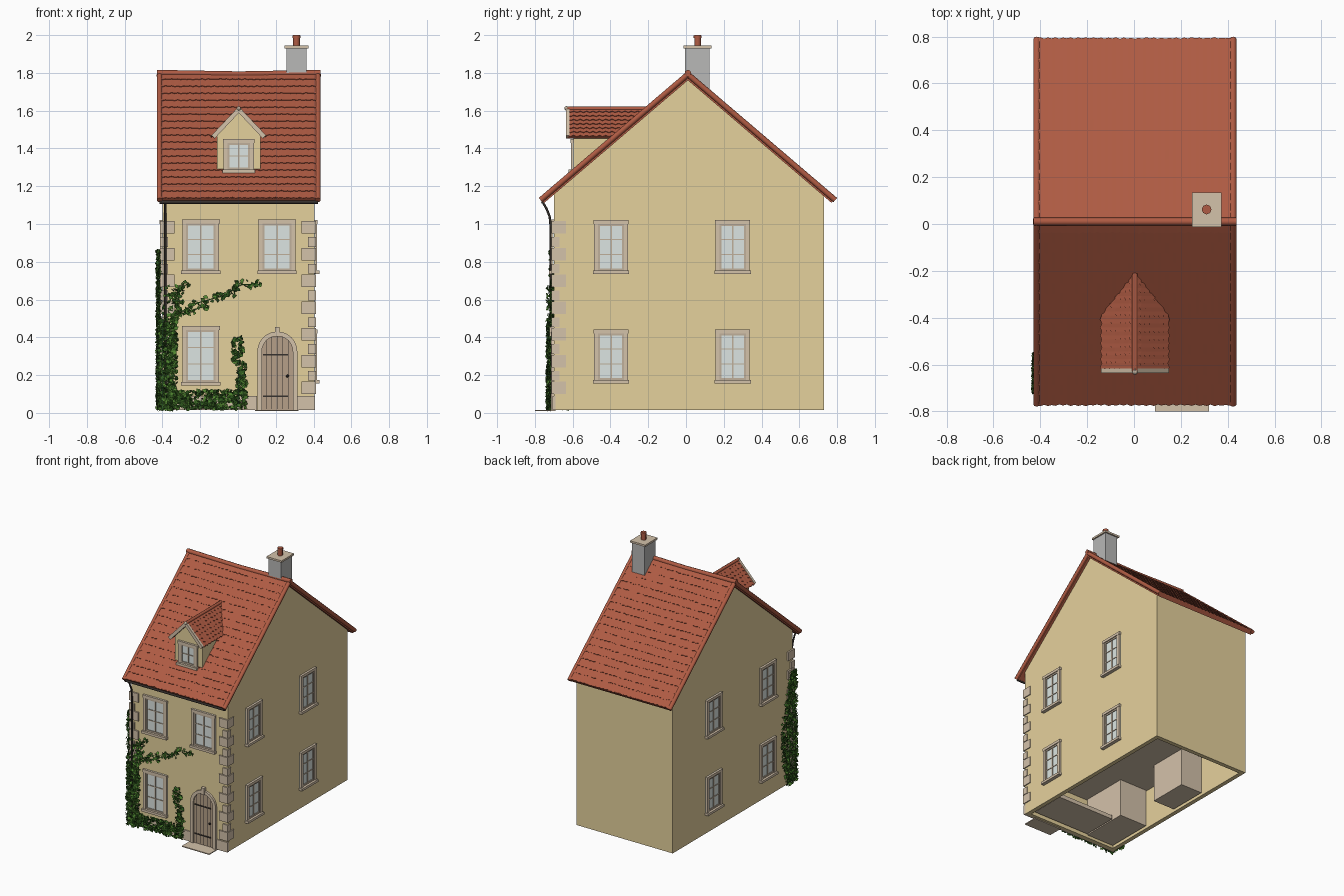
import bpy, bmesh, math, random
from mathutils import Vector, Matrix

random.seed(4)
if "Cube" in bpy.data.objects:
    bpy.data.objects.remove(bpy.data.objects["Cube"])


def material(name, *rgb):
    m = bpy.data.materials.new(name)
    m.use_nodes = True
    col = [((c / 255 + 0.055) / 1.055) ** 2.4 for c in rgb] + [1]
    m.diffuse_color = col
    m.node_tree.nodes["Principled BSDF"].inputs["Base Color"].default_value = col
    return m


WALL = material("cream render", 229, 209, 156)
ROOF = material("terracotta", 175, 91, 67)
STONE = material("pale stone", 212, 194, 170)
FRAME = material("window paint", 192, 176, 155)
GLASS = material("glass", 220, 229, 226)
DOOR = material("door wood", 182, 160, 136)
IRON = material("dark iron", 54, 49, 45)
GREY = material("chimney grey", 184, 184, 183)
LEAF_A = material("dark ivy", 46, 88, 30)
LEAF_B = material("light ivy", 80, 132, 48)


def finish(name, bm, mats, matrix=Matrix()):
    bmesh.ops.recalc_face_normals(bm, faces=bm.faces)
    me = bpy.data.meshes.new(name)
    bm.to_mesh(me)
    bm.free()
    for m in mats:
        me.materials.append(m)
    ob = bpy.data.objects.new(name, me)
    ob.matrix_world = matrix
    bpy.context.collection.objects.link(ob)


def box(bm, x0, x1, y0, y1, z0, z1, mat=0):
    mx = Matrix.Translation(((x0 + x1) / 2, (y0 + y1) / 2, (z0 + z1) / 2))
    mx = mx @ Matrix.Diagonal((x1 - x0, y1 - y0, z1 - z0, 1))
    for v in bmesh.ops.create_cube(bm, size=1, matrix=mx)["verts"]:
        for f in v.link_faces:
            f.material_index = mat


def box_object(name, mat, *dims):
    bm = bmesh.new()
    box(bm, *dims)
    finish(name, bm, [mat])


def prism(bm, points, offset):
    face = bm.faces.new([bm.verts.new(p) for p in points])
    new = bmesh.ops.extrude_face_region(bm, geom=[face], use_keep_orig=True)["geom"]
    bmesh.ops.translate(bm, vec=offset, verts=[g for g in new if isinstance(g, bmesh.types.BMVert)])


def tube(name, points, radius, mat):
    cu = bpy.data.curves.new(name, "CURVE")
    cu.dimensions = "3D"
    cu.bevel_depth, cu.bevel_resolution, cu.use_fill_caps = radius, 2, True
    sp = cu.splines.new("POLY")
    sp.points.add(len(points) - 1)
    for p, co in zip(sp.points, points):
        p.co = (*co, 1)
    cu.materials.append(mat)
    bpy.context.collection.objects.link(bpy.data.objects.new(name, cu))


# House body: gabled prism, hollow from underneath
MID, APEX, PITCH = 0.01, 1.80, 0.853
bm = bmesh.new()
gable = [(-0.4, y, z) for y, z in
         ((-0.70, 0.015), (0.73, 0.015), (0.73, 1.15), (MID, 1.765), (-0.70, 1.155))]
prism(bm, gable, (0.805, 0, 0))
bmesh.ops.recalc_face_normals(bm, faces=bm.faces)
base = min(bm.faces, key=lambda f: f.calc_center_median().z)
bmesh.ops.inset_individual(bm, faces=[base], thickness=0.045)
hole = bmesh.ops.extrude_face_region(bm, geom=[base])["geom"]
bmesh.ops.translate(bm, vec=(0, 0, 0.3), verts=[g for g in hole if isinstance(g, bmesh.types.BMVert)])
if base.is_valid:
    bm.faces.remove(base)
for f in bm.faces:
    if f.normal.z < -0.5 and f.calc_center_median().z > 0.2:
        f.material_index = 1
finish("house_walls", bm, [WALL, STONE])
box_object("inner_room_front", STONE, -0.36, -0.13, -0.66, -0.30, 0.03, 0.32)
box_object("inner_room_back", STONE, -0.36, -0.18, 0.0, 0.30, 0.03, 0.32)
box_object("inner_entry_floor", STONE, -0.12, 0.355, -0.65, -0.38, 0.03, 0.06)


# Tiled roof slopes: u runs across, v up the slope, w outward
def roof_slope(name, eave, u, v, width, length, rows, cols, thick, lift, wave):
    u, v = Vector(u), Vector(v).normalized()
    n = u.cross(v)
    bm = bmesh.new()
    box(bm, -width / 2, width / 2, 0, length, -thick, 0)
    step = length / rows
    for r in range(rows):
        strips = []
        for c in range(cols * 2 + 1):
            x = width * (c / (cols * 2) - 0.5)
            low = (r + (wave if c % 2 == 0 else -wave) + random.uniform(-0.04, 0.04)) * step
            top = min(length, (r + 1.3) * step)
            strips.append([bm.verts.new(p) for p in ((x, low, 0), (x, low, lift), (x, top, 0.001))])
        for a, b in zip(strips, strips[1:]):
            for i in range(2):
                bm.faces.new((a[i], b[i], b[i + 1], a[i + 1]))
    mx = Matrix((u, v, n)).transposed().to_4x4()
    finish(name, bm, [ROOF], Matrix.Translation(eave) @ mx)


for side, name, run in ((1, "front", 0.78), (-1, "back", 0.78)):
    rise = run * PITCH
    eave = Vector((0.004, MID - side * run, APEX - rise))
    roof_slope("roof_" + name, eave, (side, 0, 0), (0, side * run, rise),
               0.84, math.hypot(run, rise), 18, 26, 0.03, 0.006, 0.05)
    for x in (-0.415, 0.423):
        tube("verge_" + name, [(x, eave.y, eave.z - 0.008), (x, MID, APEX - 0.008)], 0.015, ROOF)
tube("ridge", [(-0.43, MID, 1.799), (0.004, MID, 1.791), (0.438, MID, 1.799)], 0.017, ROOF)

# Gutter and downpipe
tube("gutter", [(-0.415, -0.757, 1.116), (0.423, -0.757, 1.116)], 0.010, IRON)
tube("downpipe", [(-0.385, -0.755, 1.11), (-0.385, -0.738, 1.08), (-0.385, -0.722, 1.04),
                  (-0.385, -0.716, 0.98), (-0.385, -0.716, 0.04)], 0.006, IRON)

# Chimney
box_object("chimney_stack", GREY, 0.258, 0.363, -0.005, 0.125, 1.70, 1.93)
box_object("chimney_cap", STONE, 0.247, 0.373, -0.013, 0.135, 1.93, 1.944)
tube("chimney_pot", [(0.31, 0.062, 1.94), (0.31, 0.062, 2.0)], 0.018, ROOF)
tube("chimney_pot_rim", [(0.31, 0.062, 1.985), (0.31, 0.062, 1.999)], 0.021, ROOF)

# Dormer
DX = 0.004
bm = bmesh.new()
prism(bm, [(DX + x, -0.595, z) for x, z in
           ((-0.115, 1.25), (0.115, 1.25), (0.115, 1.47), (0, 1.59), (-0.115, 1.47))], (0, 0.375, 0))
finish("dormer_walls", bm, [WALL])
for s, name in ((1, "left"), (-1, "right")):
    roof_slope("dormer_roof_" + name, Vector((DX + s * 0.14, -0.408, 1.462)), (0, s, 0),
               (-s * 0.14, 0, 0.15), 0.44, 0.205, 7, 13, 0.014, 0.007, 0.16)
    bm = bmesh.new()
    prism(bm, [(DX + s * x, -0.636, z) for x, z in
               ((0.145, 1.469), (0, 1.622), (0, 1.588), (0.127, 1.453))], (0, 0.018, 0))
    finish("dormer_bargeboard_" + name, bm, [STONE])
tube("dormer_ridge", [(DX, -0.63, 1.609), (DX, -0.19, 1.609)], 0.012, ROOF)
bm = bmesh.new()
bmesh.ops.create_uvsphere(bm, u_segments=10, v_segments=6, radius=0.012,
                          matrix=Matrix.Translation((DX, -0.632, 1.612)))
finish("dormer_finial", bm, [FRAME])


# Windows, modelled facing -y and then turned to their wall
def window(name, pos, w, h, cols, rows, turn=0):
    bm = bmesh.new()
    a, t = w / 2, 0.02
    box(bm, -a, a, -0.003, 0.01, 0.01, h, 2)
    for s in (-1, 1):
        b = a - t
        box(bm, *sorted((s * a, s * b)), -0.014, 0, 0.015, h)
        box(bm, *sorted((s * b, s * (b - 0.011))), -0.009, 0, 0.015, h - t, 1)
    box(bm, -a - 0.003, a + 0.003, -0.016, 0, h - t, h)
    box(bm, -a + t, a - t, -0.009, 0, h - t - 0.011, h - t, 1)
    box(bm, -a - 0.006, a + 0.006, -0.026, 0, 0, 0.018)
    box(bm, -a + t, a - t, -0.009, 0, 0.018, 0.03, 1)
    for i in range(1, cols):
        x = -a + t + (w - 2 * t) * i / cols
        box(bm, x - 0.004, x + 0.004, -0.007, 0, 0.02, h - t, 1)
    for i in range(1, rows):
        z = 0.025 + (h - t - 0.03) * i / rows
        box(bm, -a + t, a - t, -0.007, 0, z - 0.003, z + 0.003, 1)
    mx = Matrix.Translation(pos) @ Matrix.Rotation(turn, 4, "Z")
    finish(name, bm, [STONE, FRAME, GLASS], mx)


window("front_window_upper_right", (-0.197, -0.70, 0.735), 0.195, 0.288, 2, 3)
window("front_window_upper_left", (0.207, -0.70, 0.735), 0.195, 0.288, 2, 3)
window("front_window_lower", (-0.197, -0.70, 0.145), 0.195, 0.315, 2, 3)
window("dormer_window", (DX, -0.595, 1.27), 0.16, 0.18, 2, 2)
for x, turn, side in ((0.405, 1, "left"), (-0.4, -1, "right")):
    for y in (-0.397, 0.247):
        for z in (0.155, 0.735):
            window("side_window_" + side, (x, y, z), 0.18, 0.286, 2, 3, turn * math.pi / 2)

# Corner quoins and plinth
bm = bmesh.new()
for i in range(13):
    z = 0.1 + i * 0.0708
    long = i % 2 == 0
    d = 0.075 if long else 0.042
    for s in (-1, 1):
        box(bm, *sorted((s * 0.412, s * (0.412 - d))), -0.711, -0.711 + d, z, z + (0.066 if long else 0.052))
finish("quoins", bm, [STONE])
for x0, x1 in ((-0.405, 0.10), (0.31, 0.408)):
    box_object("plinth", STONE, x0, x1, -0.708, -0.69, 0.015, 0.09)
box_object("doorstep", STONE, 0.09, 0.32, -0.80, -0.69, 0.009, 0.016)


# Arched door with stone surround
DOOR_X, SPRING = 0.208, 0.325


def arch(half, y, n=12):
    pts = [(DOOR_X + half, y, 0.016)]
    pts += [(DOOR_X + half * math.cos(math.pi * i / n), y, SPRING + half * math.sin(math.pi * i / n))
            for i in range(n + 1)]
    return pts + [(DOOR_X - half, y, 0.016)]


bm = bmesh.new()
prism(bm, arch(0.085, -0.704), (0, 0.02, 0))
for i in range(-2, 3):
    x = i * 0.029
    top = SPRING + math.sqrt(0.083 ** 2 - x * x)
    box(bm, DOOR_X + x - 0.0015, DOOR_X + x + 0.0015, -0.706, -0.70, 0.02, top, 1)
for z in (0.087, 0.307):
    box(bm, 0.133, 0.268, -0.709, -0.70, z - 0.004, z + 0.004, 1)
bmesh.ops.create_icosphere(bm, subdivisions=1, radius=0.009, matrix=Matrix.Translation((0.262, -0.712, 0.195)))
for f in bm.faces:
    if f.calc_center_median().y < -0.7065:
        f.material_index = 1
finish("door", bm, [DOOR, IRON])
bm = bmesh.new()
inner, outer = arch(0.082, -0.716), arch(0.106, -0.716)
for i in range(len(inner) - 1):
    prism(bm, [inner[i], outer[i], outer[i + 1], inner[i + 1]], (0, 0.03, 0))
box(bm, DOOR_X - 0.013, DOOR_X + 0.013, -0.722, -0.69, 0.405, 0.455)
finish("door_surround", bm, [STONE])

# Ivy: small leaves gathered in patches and along runners
bm = bmesh.new()


def leaf(pos, out):
    size = random.uniform(0.009, 0.016)
    n = (Vector(out) + Vector([random.uniform(-0.8, 0.8) for _ in range(3)])).normalized()
    rot = n.to_track_quat("Z", "Y").to_matrix() @ Matrix.Rotation(random.uniform(0, 6.28), 3, "Z")
    shape = ((0, -1, 0), (0.8, -0.1, 0.25), (0, 1.1, 0), (-0.8, -0.1, 0.25))
    f = bm.faces.new([bm.verts.new(Vector(pos) + rot @ Vector(p) * size) for p in shape])
    f.material_index = random.random() < 0.45


def front_patch(count, x0, x1, z0, z1):
    for _ in range(count):
        leaf((random.uniform(x0, x1), random.uniform(-0.735, -0.708), random.uniform(z0, z1)), (0, -1, 0))


front_patch(750, -0.42, -0.325, 0.018, 0.5)
front_patch(520, -0.41, 0.045, 0.018, 0.118)
front_patch(100, -0.005, 0.045, 0.1, 0.26)
front_patch(70, -0.03, 0.03, 0.26, 0.4)
front_patch(50, -0.40, -0.28, 0.5, 0.68)
for _ in range(1200):
    t = random.random()
    reach = 0.08 + 0.09 * math.sin(math.pi * min(1, t + 0.1))
    leaf((random.uniform(-0.43, -0.408), -0.72 + reach * random.random(), 0.02 + 0.84 * t), (-1, 0, 0))
runners = [[(-0.36, 0.50), (-0.22, 0.58), (-0.08, 0.62), (0.02, 0.68), (0.12, 0.68)],
           [(-0.36, 0.60), (-0.31, 0.65), (-0.26, 0.69)],
           [(-0.02, 0.63), (0.0, 0.70)],
           [(-0.36, 0.54), (-0.25, 0.54), (-0.16, 0.57)]]
for path in runners:
    tube("ivy_stem", [(x, -0.703, z) for x, z in path], 0.0025, LEAF_A)
    for (xa, za), (xb, zb) in zip(path, path[1:]):
        for _ in range(int(150 * math.hypot(xb - xa, zb - za))):
            t = random.random()
            leaf((xa + (xb - xa) * t, -0.712, za + (zb - za) * t + random.uniform(-0.02, 0.02)), (0, -1, 0))
for v in bm.verts:
    v.co.z = max(v.co.z, 0)
finish("ivy_leaves", bm, [LEAF_A, LEAF_B])
